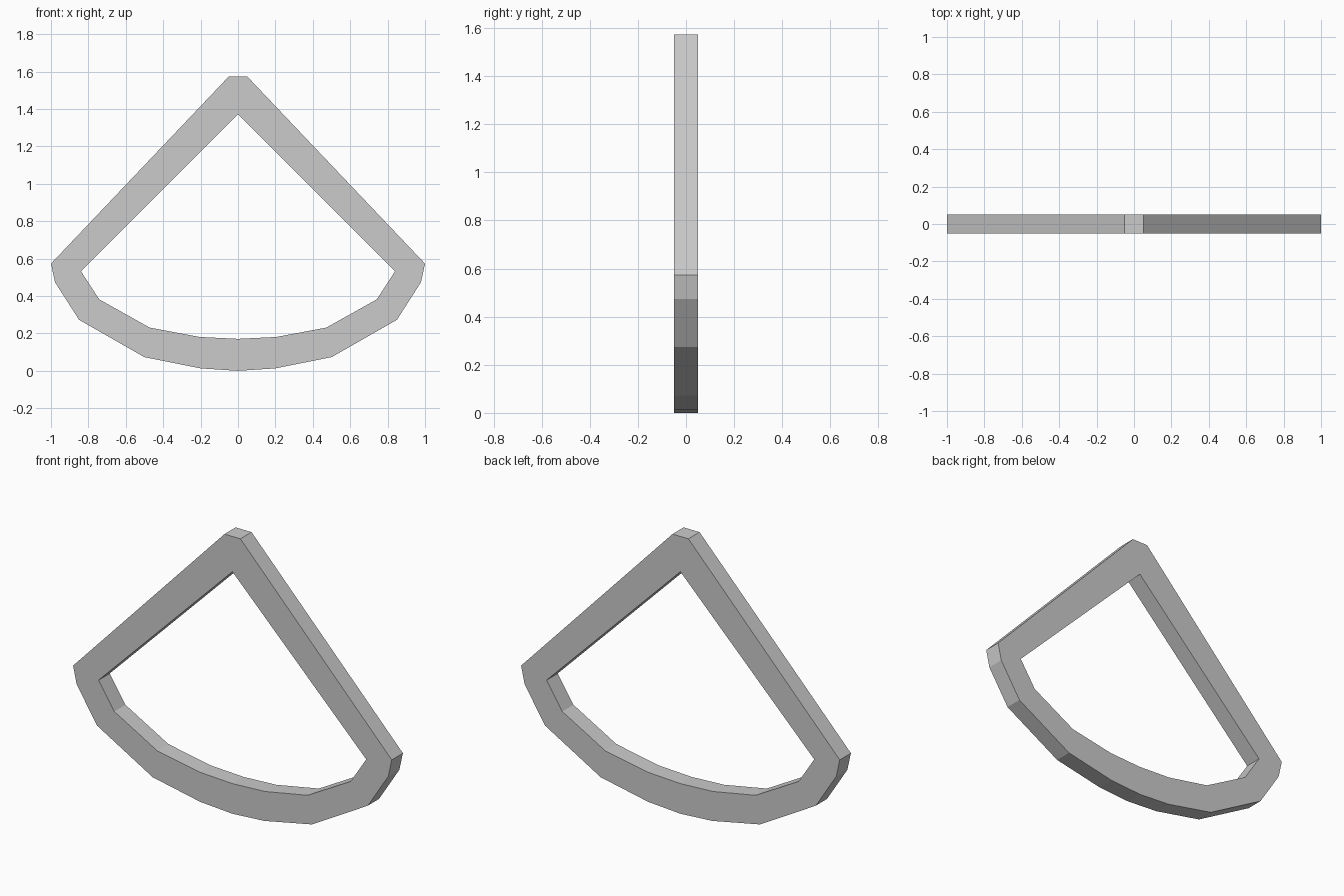
import bpy

if "Cube" in bpy.data.objects:
    bpy.data.objects.remove(bpy.data.objects["Cube"])

# Right half of the frame outline as (x, z), top to bottom
outer = [(0, 1.573), (0.05, 1.573), (1.0, 0.573), (0.978, 0.473),
         (0.85, 0.273), (0.5, 0.073), (0.2, 0.013), (0, 0)]
inner = [(0, 1.373), (0.84, 0.533), (0.742, 0.382),
         (0.472, 0.231), (0.205, 0.181), (0, 0.171)]
# Inner point facing each outer point; repeats make corner triangles
facing = [0, 0, 1, 1, 2, 3, 4, 5]

verts = [(x, 0, z) for x, z in outer + inner]
n = len(outer)
faces = []
for i in range(n - 1):
    a, b = n + facing[i], n + facing[i + 1]
    faces.append((i, a, i + 1) if a == b else (i, a, b, i + 1))

mesh = bpy.data.meshes.new("fan_frame")
mesh.from_pydata(verts, [], faces)
frame = bpy.data.objects.new("fan_frame", mesh)
bpy.context.collection.objects.link(frame)

# Left half
mirror = frame.modifiers.new("mirror", 'MIRROR')
mirror.use_axis[0] = True
mirror.use_clip = True

# Thickness, centred on y = 0
solid = frame.modifiers.new("thickness", 'SOLIDIFY')
solid.thickness = 0.1
solid.offset = 0
